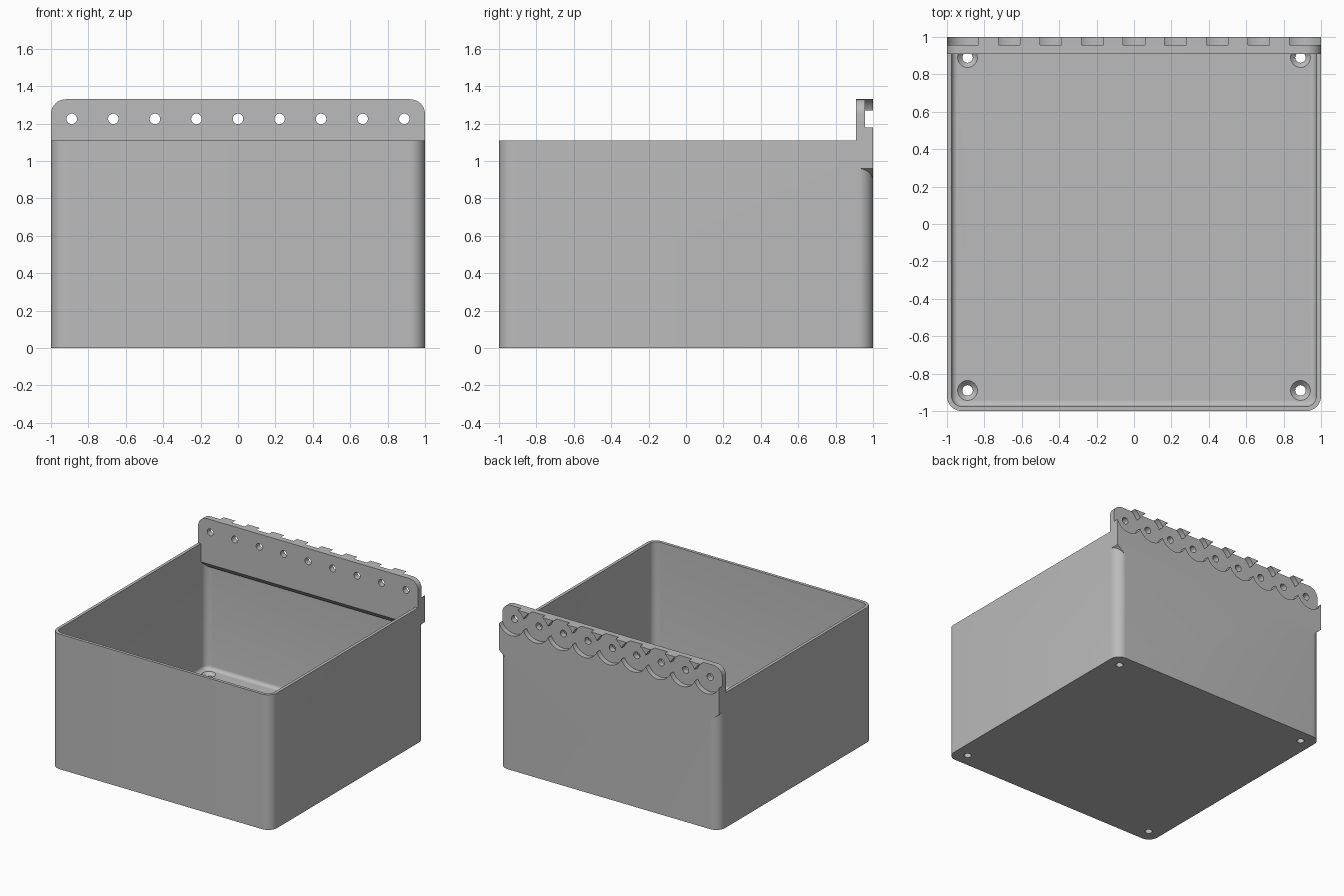
import bpy, bmesh, math
from mathutils import Vector

if "Cube" in bpy.data.objects:
    bpy.data.objects.remove(bpy.data.objects["Cube"], do_unlink=True)

HEIGHT, WALL, FLOOR, RADIUS = 1.11, 0.025, 0.065, 0.08
PLATE_FRONT, PLATE_TOP, PLATE_BOTTOM = 0.91, 1.33, 0.91
HOLE_Z, PITCH = 1.225, 2 / 9

grey = bpy.data.materials.new("plain grey")
grey.use_nodes = True
grey.diffuse_color = (0.5, 0.5, 0.5, 1)
grey.node_tree.nodes["Principled BSDF"].inputs["Base Color"].default_value = grey.diffuse_color


def make_object(name, bm):
    bmesh.ops.recalc_face_normals(bm, faces=bm.faces)
    mesh = bpy.data.meshes.new(name)
    bm.to_mesh(mesh)
    bm.free()
    obj = bpy.data.objects.new(name, mesh)
    bpy.context.collection.objects.link(obj)
    mesh.materials.append(grey)
    return obj


def prism(name, points, move, bevel=0):
    """Extrude a flat outline; optionally round the edge of the starting face."""
    bm = bmesh.new()
    base = bm.faces.new([bm.verts.new(p) for p in points])
    out = bmesh.ops.extrude_face_region(bm, geom=[base], use_keep_orig=True)
    bmesh.ops.translate(bm, vec=move, verts=[v for v in out["geom"] if isinstance(v, bmesh.types.BMVert)])
    if bevel:
        bmesh.ops.recalc_face_normals(bm, faces=bm.faces)
        bmesh.ops.bevel(bm, geom=list(base.edges), offset=bevel, segments=5, profile=0.5, affect='EDGES')
    return make_object(name, bm)


def cone(name, centre, r1, r2, depth, axis='Z', segments=40):
    """Round cutter around a centre, wide end r2 at the far side of the axis."""
    bm = bmesh.new()
    bmesh.ops.create_cone(bm, cap_ends=True, segments=segments, radius1=r1, radius2=r2, depth=depth)
    turn = Vector((0, 0, 1)).rotation_difference(Vector((0, 1, 0) if axis == 'Y' else (0, 0, 1)))
    for v in bm.verts:
        v.co = turn @ v.co + Vector(centre)
    return make_object(name, bm)


def boolean(target, other, operation='DIFFERENCE'):
    mod = target.modifiers.new("cut", 'BOOLEAN')
    mod.operation, mod.object, mod.solver = operation, other, 'EXACT'
    result = bpy.data.meshes.new_from_object(
        target.evaluated_get(bpy.context.evaluated_depsgraph_get()))
    target.modifiers.clear()
    target.data = result
    bpy.data.objects.remove(other, do_unlink=True)


def arc(cx, cy, r, start):
    return [(cx + r * math.cos(a), cy + r * math.sin(a))
            for a in (start + math.pi / 2 * i / 10 for i in range(11))]


def rounded_square(half, r, z):
    c = half - r
    pts = []
    for i, (sx, sy) in enumerate([(1, 1), (-1, 1), (-1, -1), (1, -1)]):
        pts += arc(sx * c, sy * c, r, i * math.pi / 2)
    return [(x, y, z) for x, y in pts]


# Open box with rounded corners and a rounded inner floor edge
box = prism("wall_bin", rounded_square(1, RADIUS, 0), (0, 0, HEIGHT))
boolean(box, prism("cavity", rounded_square(1 - WALL, RADIUS - WALL, FLOOR), (0, 0, HEIGHT), bevel=0.03))

# Mounting plate: rounded top corners, sloped lower corners
c = 1 - RADIUS
outline = arc(c, PLATE_TOP - RADIUS, RADIUS, 0) + arc(-c, PLATE_TOP - RADIUS, RADIUS, math.pi / 2)
outline += [(-1, 0.96), (-0.94, PLATE_BOTTOM), (0.94, PLATE_BOTTOM), (1, 0.96)]
plate = prism("mounting_plate", [(x, PLATE_FRONT, z) for x, z in outline], (0, 1 - PLATE_FRONT, 0))

# Sloped underside of the plate inside the box
wedge = [(0.89, 0.98), (0.99, 0.88), (0.89, 0.88)]
boolean(plate, prism("underside", [(-1.1, y, z) for y, z in wedge], (2.2, 0, 0)))
boolean(box, plate, 'UNION')

# Row of round recesses in the back, each with a through hole
for i in range(-4, 5):
    x = i * PITCH
    boolean(box, cone("recess", (x, 1.007, HOLE_Z), 0.12, 0.12, 0.1, 'Y', 64))
    boolean(box, cone("plate_hole", (x, 0.95, HOLE_Z), 0.028, 0.028, 0.3, 'Y', 32))

# Countersunk screw holes in the floor corners
for sx in (-1, 1):
    for sy in (-1, 1):
        x, y = sx * 0.89, sy * 0.89
        boolean(box, cone("screw_hole", (x, y, 0), 0.028, 0.028, 0.3))
        boolean(box, cone("countersink", (x, y, FLOOR - 0.01), 0.023, 0.063, 0.04))

# Smooth shading with sharp edges kept
bpy.ops.object.select_all(action='DESELECT')
box.select_set(True)
bpy.context.view_layer.objects.active = box
bpy.ops.object.shade_smooth_by_angle(angle=math.radians(30))
